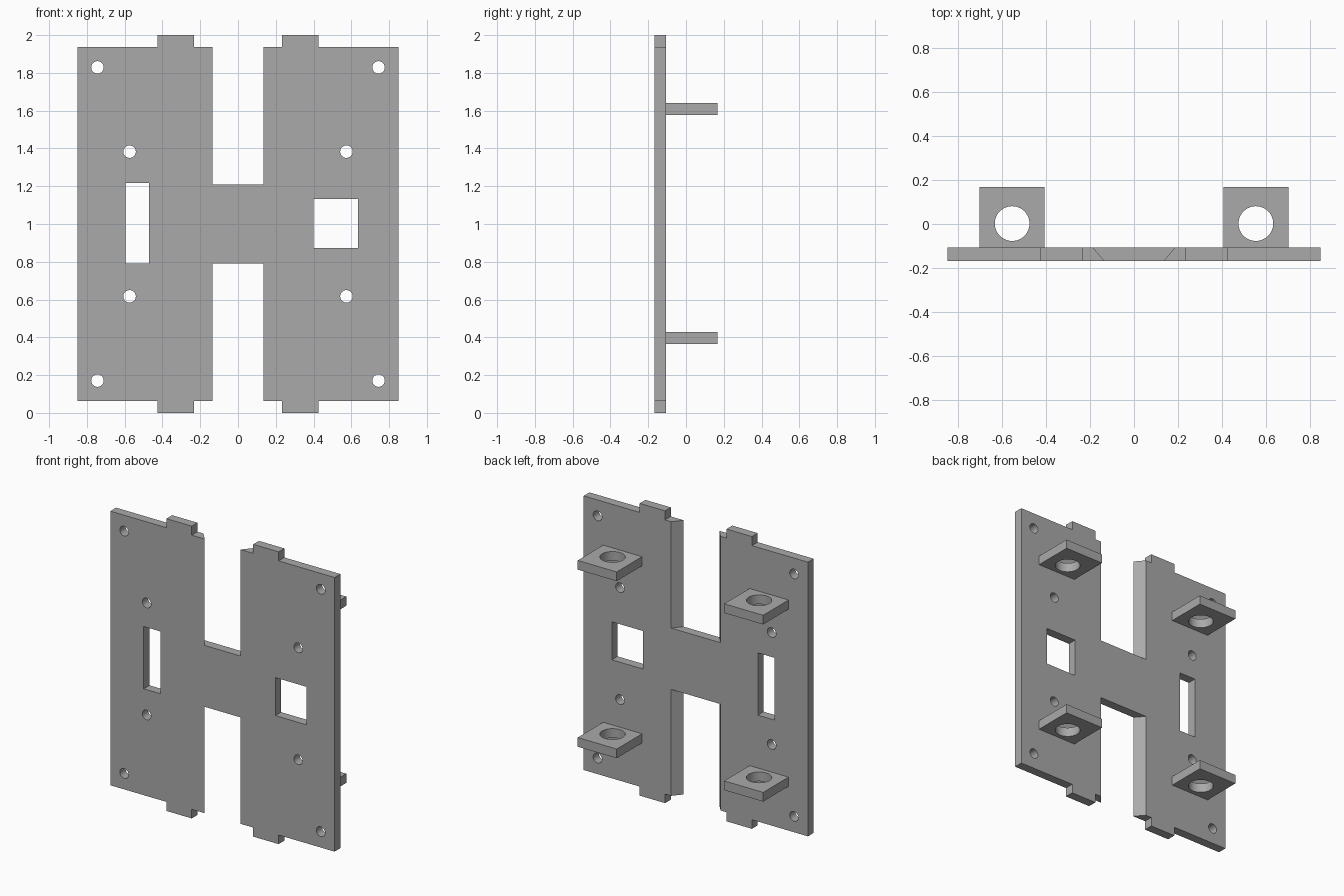
import bpy, bmesh, math

if "Cube" in bpy.data.objects:
    bpy.data.objects.remove(bpy.data.objects["Cube"])

FRONT, BACK = -0.168, -0.106      # plate faces
DEPTH = 0.168                     # rear end of the lugs

grey = bpy.data.materials.new("plain grey")
grey.diffuse_color = (0.4, 0.4, 0.4, 1)
grey.use_nodes = True
grey.node_tree.nodes["Principled BSDF"].inputs["Base Color"].default_value = grey.diffuse_color


def make_object(name, bm):
    bmesh.ops.recalc_face_normals(bm, faces=bm.faces)
    mesh = bpy.data.meshes.new(name)
    bm.to_mesh(mesh)
    bm.free()
    obj = bpy.data.objects.new(name, mesh)
    bpy.context.collection.objects.link(obj)
    mesh.materials.append(grey)
    return obj


def box(name, x0, x1, y0, y1, z0, z1):
    bm = bmesh.new()
    bmesh.ops.create_cube(bm, size=1)
    for v in bm.verts:
        v.co = ((x0, x1)[v.co.x > 0], (y0, y1)[v.co.y > 0], (z0, z1)[v.co.z > 0])
    return make_object(name, bm)


def cylinder(name, radius, length, location, turn_x=0):
    bm = bmesh.new()
    bmesh.ops.create_cone(bm, cap_ends=True, segments=48, radius1=radius,
                          radius2=radius, depth=length)
    obj = make_object(name, bm)
    obj.location = location
    obj.rotation_euler.x = turn_x
    return obj


def cut(target, cutters):
    bpy.context.view_layer.objects.active = target
    for cutter in cutters:
        cutter.hide_render = True
        mod = target.modifiers.new("cut", 'BOOLEAN')
        mod.operation, mod.solver, mod.object = 'DIFFERENCE', 'EXACT', cutter
        bpy.ops.object.modifier_apply(modifier=mod.name)
        bpy.data.objects.remove(cutter)
    bpy.ops.object.select_all(action='DESELECT')
    target.select_set(True)
    bpy.ops.object.shade_smooth_by_angle(angle=math.radians(30))


# H-shaped plate with tabs: upper right outline, mirrored to the other quarters
SLOT = 0.135
quarter = [(SLOT, 0.21), (SLOT, 0.938), (0.233, 0.938), (0.233, 1.0),
           (0.425, 1.0), (0.425, 0.938), (0.849, 0.938)]
right = quarter + [(x, -z) for x, z in reversed(quarter)]
outline = right + [(-x, z) for x, z in reversed(right)]

bm = bmesh.new()
face = bm.faces.new([bm.verts.new((x, FRONT, z + 1)) for x, z in outline])
back = bmesh.ops.extrude_face_region(bm, geom=[face])["geom"]
for v in [g for g in back if isinstance(g, bmesh.types.BMVert)]:
    v.co.y = BACK
    # slanted slot sides, wider at the back
    if abs(abs(v.co.x) - SLOT) < 0.001:
        v.co.x = math.copysign(0.187, v.co.x)
plate = make_object("mounting_plate", bm)

# windows and screw holes through the plate
cutters = [box("slot_window_cutter", -0.596, -0.47, -0.3, 0, 0.79, 1.216),
           box("square_window_cutter", 0.401, 0.635, -0.3, 0, 0.873, 1.133)]
for side in (-1, 1):
    for end in (-1, 1):
        for x, z in ((0.744, 0.829), (0.574, 0.383)):
            cutters.append(cylinder("screw_hole_cutter", 0.033, 0.3,
                                    (side * x, -0.137, 1 + end * z), math.pi / 2))
cut(plate, cutters)

# rear lugs, each with a vertical rod hole
for side, side_name in ((-1, "left"), (1, "right")):
    for z, level in ((0.365, "lower"), (1.577, "upper")):
        x0, x1 = sorted((side * 0.407, side * 0.702))
        lug = box(f"{level}_{side_name}_lug", x0, x1, BACK, DEPTH, z, z + 0.063)
        cut(lug, [cylinder("rod_hole_cutter", 0.079, 0.3,
                           (side * 0.5545, 0.002, z + 0.03))])
